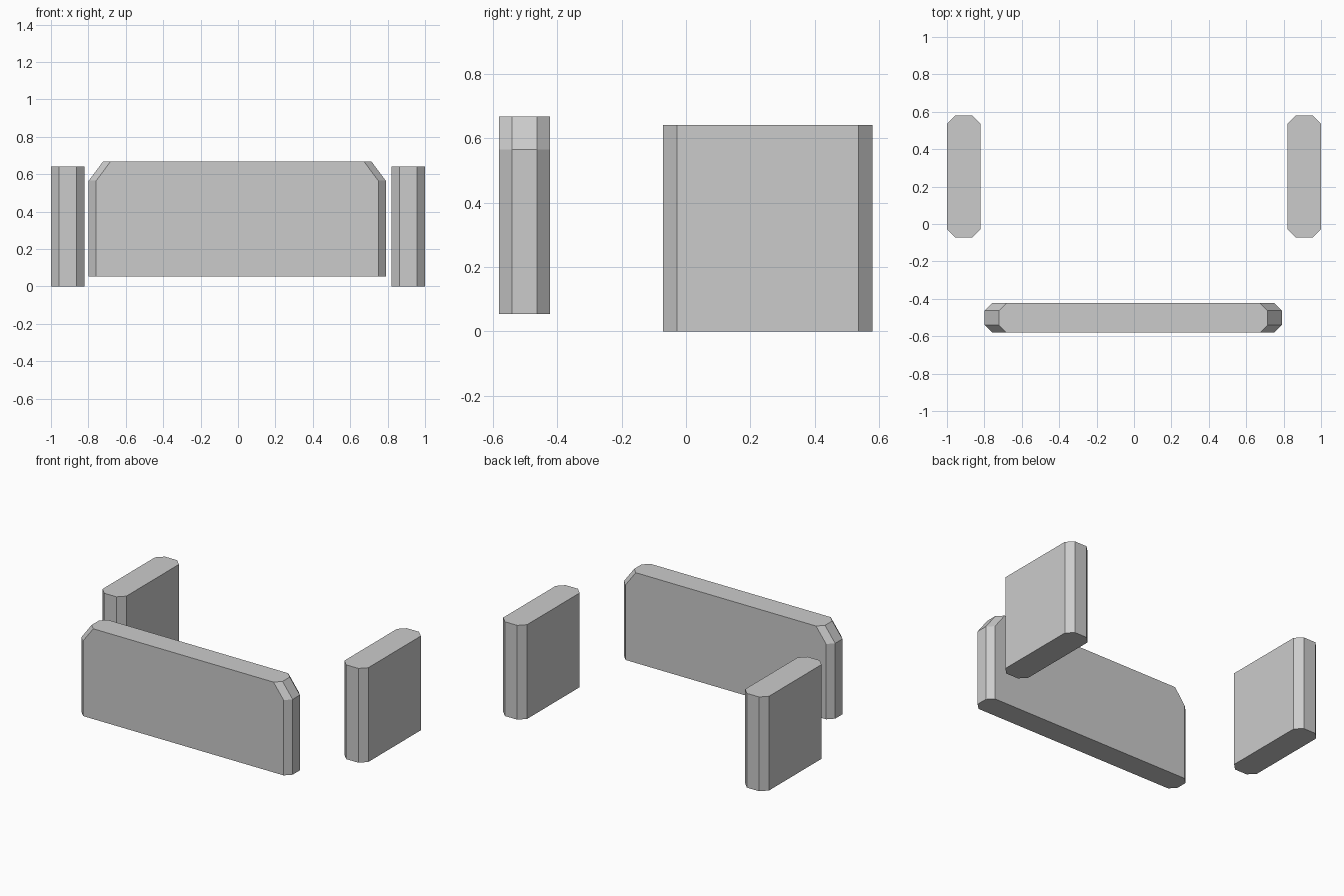
import bpy
import bmesh

cube = bpy.data.objects.get("Cube")
if cube:
    bpy.data.objects.remove(cube, do_unlink=True)

GREY = (0.6, 0.6, 0.6, 1.0)
grey = bpy.data.materials.new("plain_grey")
grey.use_nodes = True
grey.diffuse_color = GREY
grey.node_tree.nodes["Principled BSDF"].inputs["Base Color"].default_value = GREY


def chamfered_ring(half_x, half_y, cut):
    """Rectangle outline with its four corners cut off."""
    ring = []
    for sx, sy in ((1, 1), (-1, 1), (-1, -1), (1, -1)):
        pair = [(sx * half_x, sy * (half_y - cut)), (sx * (half_x - cut), sy * half_y)]
        ring += pair if sx == sy else pair[::-1]
    return ring


def chamfered_block(name, centre, half_y, cut, levels):
    """Loft the outline through levels of (height, half width)."""
    bm = bmesh.new()
    rings = [[bm.verts.new((x, y, z)) for x, y in chamfered_ring(half_x, half_y, cut)]
             for z, half_x in levels]
    for low, high in zip(rings, rings[1:]):
        for i in range(len(low)):
            j = (i + 1) % len(low)
            bm.faces.new((low[i], low[j], high[j], high[i]))
    bm.faces.new(rings[0][::-1])
    bm.faces.new(rings[-1])
    bmesh.ops.recalc_face_normals(bm, faces=bm.faces)
    mesh = bpy.data.meshes.new(name)
    bm.to_mesh(mesh)
    bm.free()
    mesh.materials.append(grey)
    obj = bpy.data.objects.new(name, mesh)
    obj.location = (*centre, 0)
    bpy.context.collection.objects.link(obj)


# Raised front panel, its top corners sloping inwards
chamfered_block("front_panel", (-0.004, -0.502), 0.079, 0.04,
                [(0.053, 0.794), (0.565, 0.794), (0.667, 0.718)])

# Upright side blocks behind it
for side, sign in (("left", 1), ("right", -1)):
    chamfered_block(side + "_side_block", (sign * 0.91, 0.254), 0.326, 0.044,
                    [(0, 0.09), (0.641, 0.09)])
